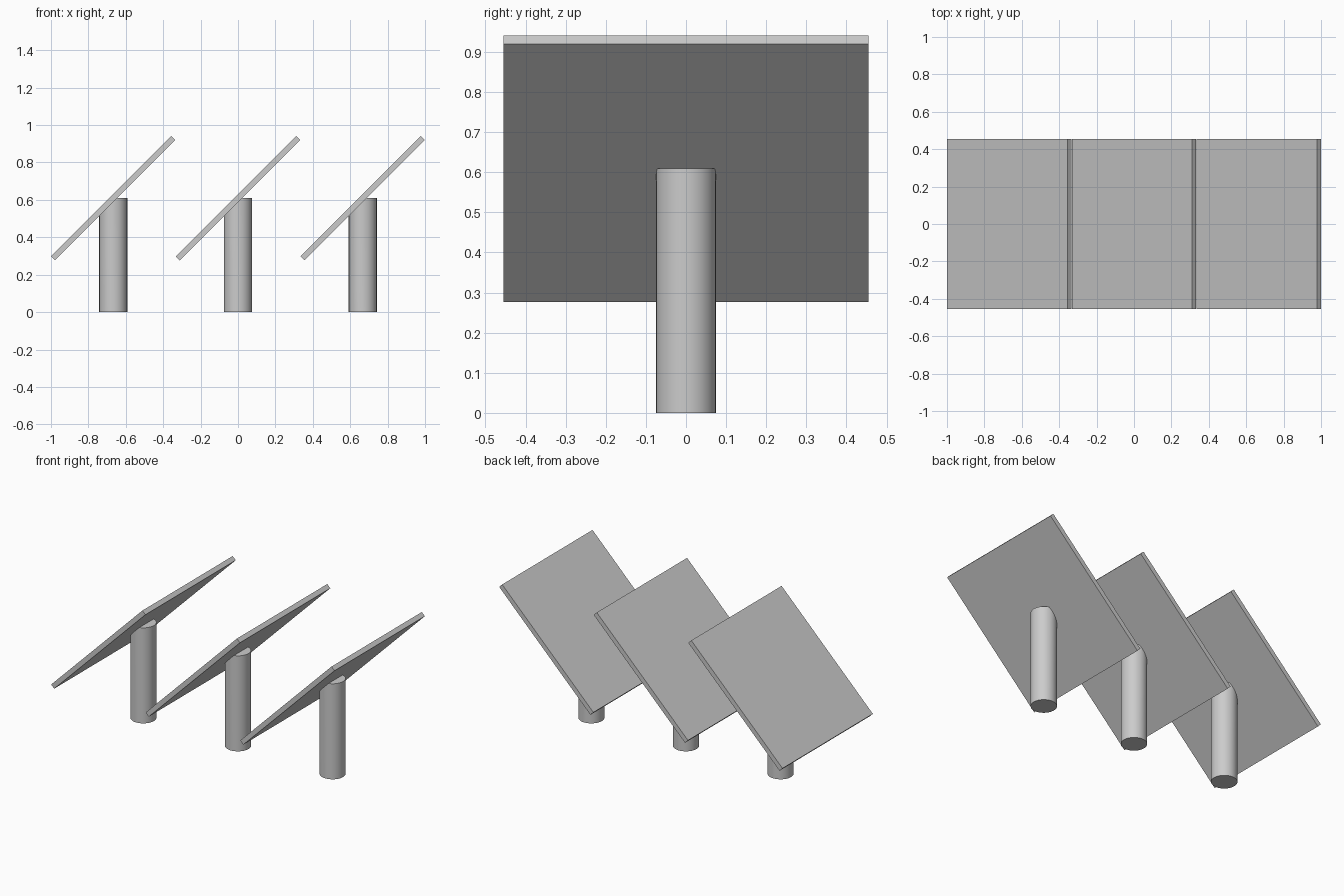
import bpy, bmesh, math
from mathutils import Matrix, Vector

if "Cube" in bpy.data.objects:
    bpy.data.objects.remove(bpy.data.objects["Cube"])

SPACING = 0.667      # distance between neighbouring units
SIDE, THICK = 0.91, 0.03
HUB_Z = 0.609        # height of the panel centre
RADIUS = 0.075

grey = bpy.data.materials.new("light_grey")
grey.diffuse_color = (0.6, 0.6, 0.6, 1)
grey.use_nodes = True
grey.node_tree.nodes["Principled BSDF"].inputs["Base Color"].default_value = grey.diffuse_color


def add_object(name, bm, x):
    mesh = bpy.data.meshes.new(name)
    bm.to_mesh(mesh)
    bm.free()
    mesh.materials.append(grey)
    ob = bpy.data.objects.new(name, mesh)
    ob.location.x = x
    bpy.context.collection.objects.link(ob)
    return ob


def add_panel(x):
    # Square slab tilted 45 degrees, rising towards +x
    bm = bmesh.new()
    bmesh.ops.create_cube(bm, size=1, matrix=(
        Matrix.Translation((0, 0, HUB_Z))
        @ Matrix.Rotation(-math.pi / 4, 4, 'Y')
        @ Matrix.Diagonal((SIDE, SIDE, THICK, 1))))
    add_object("panel", bm, x)


def add_post(x):
    # Round post, its top sliced off along the underside of the panel
    bm = bmesh.new()
    bmesh.ops.create_cone(bm, cap_ends=True, segments=32, radius1=RADIUS,
                          radius2=RADIUS, depth=HUB_Z,
                          matrix=Matrix.Translation((0, 0, HUB_Z / 2)))
    normal = Vector((-1, 0, 1)).normalized()
    cut = bmesh.ops.bisect_plane(
        bm, geom=bm.verts[:] + bm.edges[:] + bm.faces[:],
        plane_co=Vector((0, 0, HUB_Z)) - normal * THICK / 2,
        plane_no=normal, clear_outer=True)
    edges = [e for e in cut["geom_cut"] if isinstance(e, bmesh.types.BMEdge)]
    bmesh.ops.holes_fill(bm, edges=[e for e in bm.edges if e.is_boundary] or edges, sides=0)
    bmesh.ops.recalc_face_normals(bm, faces=bm.faces[:])
    ob = add_object("post", bm, x)
    bpy.ops.object.select_all(action='DESELECT')
    ob.select_set(True)
    bpy.context.view_layer.objects.active = ob
    bpy.ops.object.shade_smooth_by_angle(angle=math.radians(30))


# Row of three identical tilted panels on posts
for i in (-1, 0, 1):
    add_panel(i * SPACING)
    add_post(i * SPACING)
